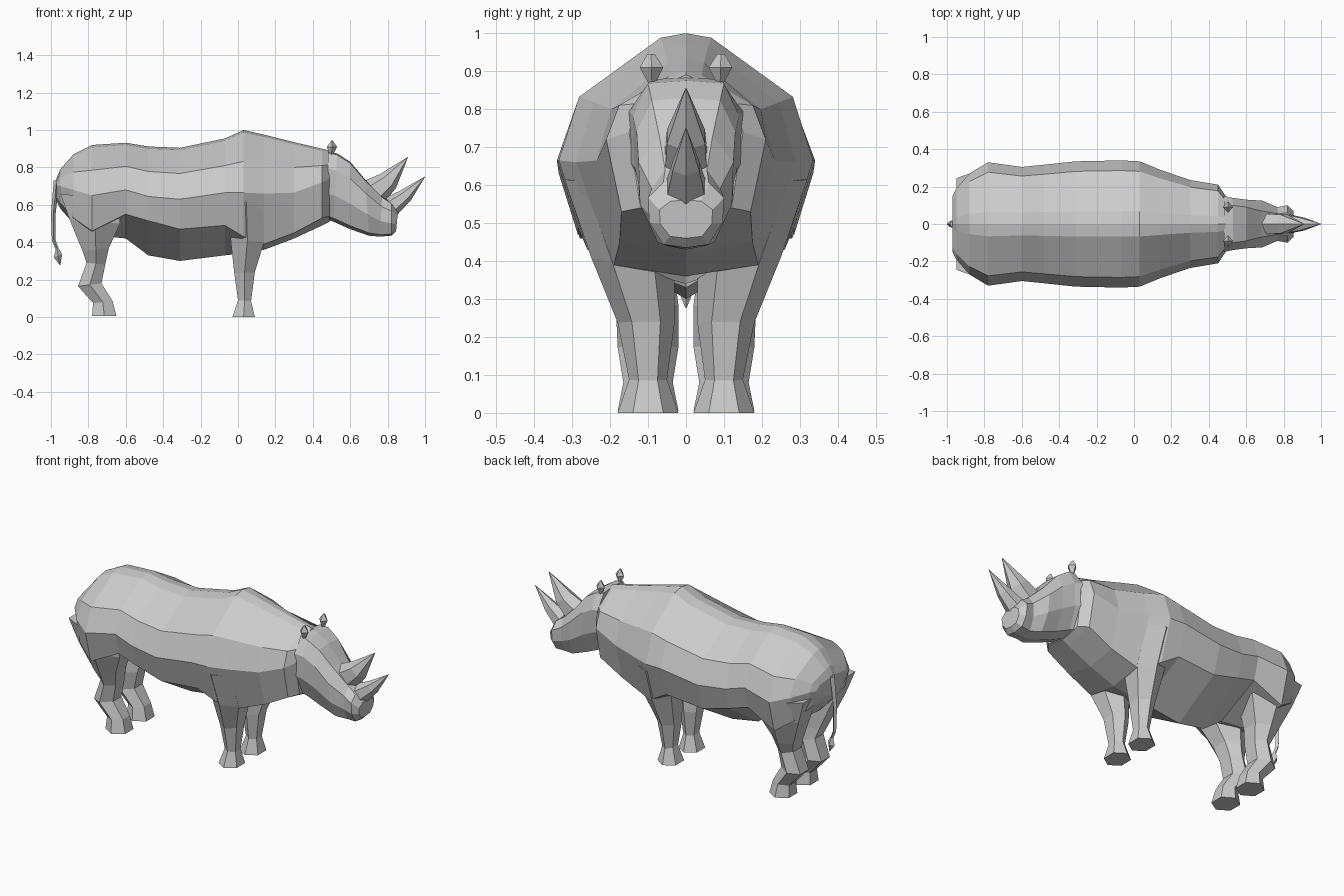
import bpy, bmesh, math


def loft(name, rings, mirror=False):
    """Skin a list of equal-length closed rings and cap both ends."""
    bm = bmesh.new()
    rows = [[bm.verts.new(p) for p in r] for r in rings]
    n = len(rows[0])
    for a, b in zip(rows, rows[1:]):
        for i in range(n):
            j = (i + 1) % n
            bm.faces.new((a[i], a[j], b[j], b[i]))
    bm.faces.new(rows[0])
    bm.faces.new(rows[-1])
    bmesh.ops.remove_doubles(bm, verts=bm.verts, dist=0.0005)
    bmesh.ops.recalc_face_normals(bm, faces=bm.faces)
    me = bpy.data.meshes.new(name)
    bm.to_mesh(me)
    bm.free()
    ob = bpy.data.objects.new(name, me)
    bpy.context.collection.objects.link(ob)
    if mirror:
        m = ob.modifiers.new("mirror", 'MIRROR')
        m.use_axis = (False, True, False)
        m.use_mirror_merge = False
    return ob


def symmetric(half):
    """Close a half section (top centre to bottom centre) across y = 0."""
    return half + [(x, -y, z) for x, y, z in half[-2:0:-1]]


def tube(name, specs, n=6, ridge=False, mirror=False):
    """Loft of n-gons given as (rear x, rear z, front x, front z, y min, y max)."""
    angles = [2 * math.pi * (i + (0 if ridge else 0.5)) / n for i in range(n)]
    cm = max(abs(math.cos(a)) for a in angles)
    sm = max(abs(math.sin(a)) for a in angles)
    rings = []
    for xr, zr, xf, zf, y0, y1 in specs:
        ring = []
        for a in angles:
            c, s = math.cos(a) / cm / 2, math.sin(a) / sm / 2
            ring.append(((xr + xf) / 2 + c * (xf - xr),
                         (y0 + y1) / 2 + s * (y1 - y0),
                         (zr + zf) / 2 + c * (zf - zr)))
        rings.append(ring)
    return loft(name, rings, mirror)


# Body: x, top, half width, z of widest line, lower y, lower z, belly z
body = [
    (-.970, .745, .15, .70, .10, .64, .62),
    (-.950, .79, .19, .70, .15, .61, .58),
    (-.88, .87, .27, .68, .24, .53, .50),
    (-.78, .92, .33, .65, .28, .46, .44),
    (-.60, .932, .305, .68, .27, .55, .42),
    (-.48, .912, .317, .645, .28, .515, .33),
    (-.31, .905, .335, .63, .285, .47, .30),
    (-.07, .955, .34, .665, .285, .49, .33),
    (.03, 1.0, .335, .665, .26, .43, .34),
    (.14, .975, .29, .66, .19, .39, .36),
    (.30, .935, .235, .665, .175, .45, .42),
    (.45, .90, .21, .72, .17, .53, .49),
    (.49, .89, .15, .74, .12, .54, .51)]
loft("body", [symmetric([
    (x, 0, t), (x, .2 * w, t - .012), (x, .84 * w, t * .5 + m * .5),
    (x, w, m), (x, yl, zl), (x, 0, b)]) for x, t, w, m, yl, zl, b in body])

# Head: top point, bottom point, top half width, cheek half width
head = [
    (.48, .885, .48, .52, .09, .15),
    (.53, .875, .51, .51, .10, .14),
    (.60, .83, .60, .47, .09, .13),
    (.68, .735, .70, .435, .07, .125),
    (.77, .645, .76, .43, .055, .09),
    (.82, .61, .82, .435, .06, .10),
    (.855, .56, .845, .46, .04, .07)]


def head_ring(xt, zt, xb, zb, yt, w):
    half = [(0, 0), (.02, yt), (.25, w), (.62, w * .97), (.95, w * .6), (1, 0)]
    return symmetric([(xt + t * (xb - xt), y, zt + t * (zb - zt)) for t, y in half])


loft("head", [head_ring(*h) for h in head])

# Horns
tube("rear_horn", [(.68, .73, .78, .61, -.055, .055), (.76, .765, .845, .69, -.05, .05),
                   (.908, .856, .909, .855, -.001, .001)], ridge=True)
tube("front_horn", [(.79, .64, .85, .545, -.05, .05), (.865, .675, .925, .625, -.035, .035),
                    (.999, .751, 1.0, .75, -.001, .001)], ridge=True)

# Ears
tube("ears", [(.49, .87, .51, .87, .08, .10), (.475, .91, .53, .91, .06, .122),
              (.50, .945, .505, .945, .082, .102)], n=4, ridge=True, mirror=True)

# Legs
tube("front_legs", [(-.05, .62, .14, .61, .12, .32), (-.04, .42, .14, .40, .03, .25),
                    (-.02, .235, .09, .24, .03, .18), (0, .09, .07, .085, .05, .15),
                    (-.03, 0, .09, 0, .02, .18)], mirror=True)
tube("hind_legs", [(-.95, .66, -.64, .62, .08, .30), (-.90, .52, -.63, .50, .04, .28),
                   (-.83, .35, -.69, .37, .03, .22), (-.81, .29, -.71, .28, .02, .185),
                   (-.855, .165, -.73, .18, .02, .18), (-.775, .075, -.67, .085, .035, .165),
                   (-.78, .005, -.65, .005, .02, .18)], mirror=True)

# Tail with tuft
tube("tail", [(-.985, .73, -.955, .73, -.02, .02), (-1.0, .55, -.975, .55, -.015, .015),
              (-.995, .41, -.975, .41, -.012, .012), (-.975, .36, -.96, .37, -.01, .01),
              (-.985, .32, -.94, .335, -.022, .022), (-.953, .277, -.95, .278, -.002, .002)],
     n=4, ridge=True)
